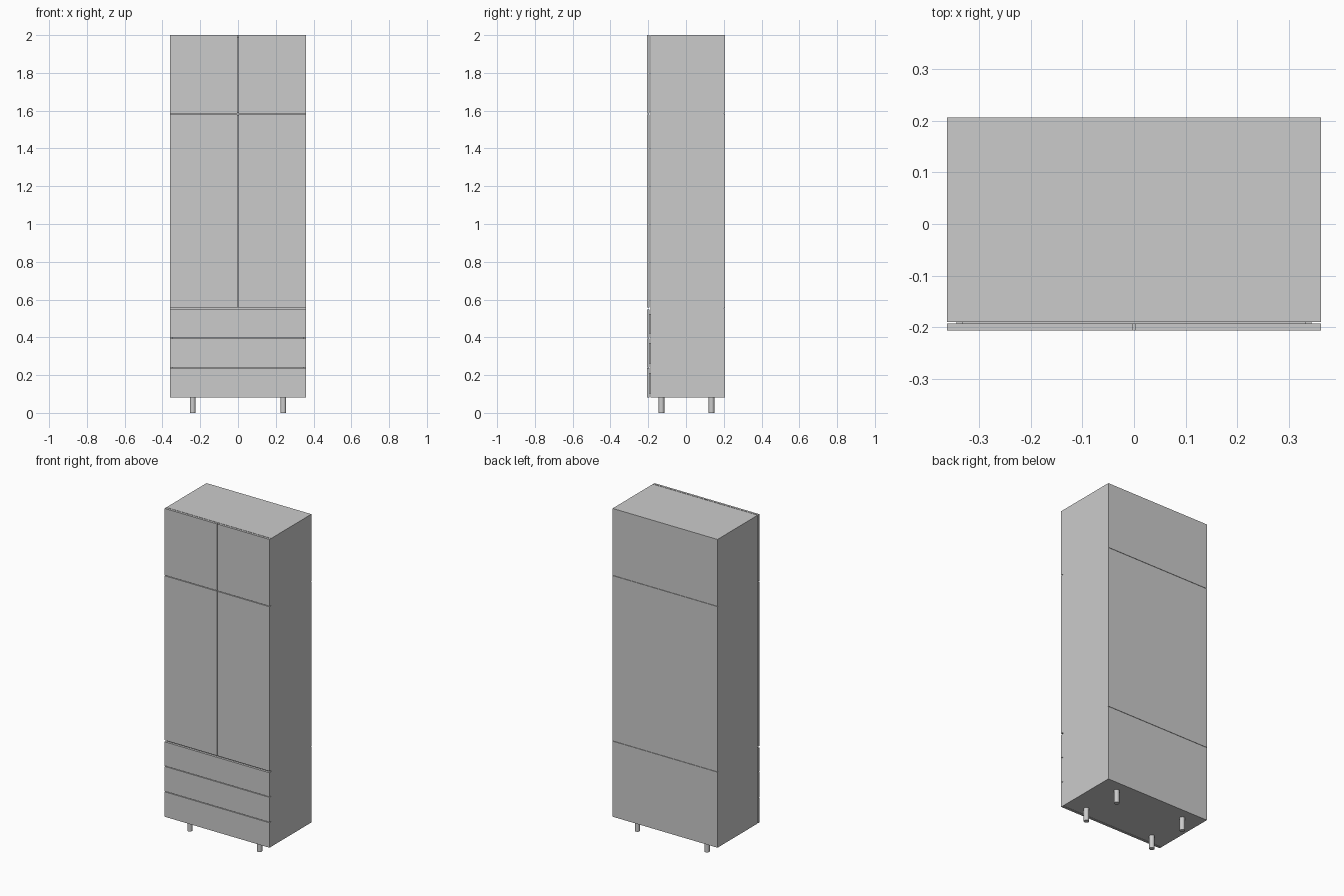
import bpy, bmesh

if "Cube" in bpy.data.objects:
    bpy.data.objects.remove(bpy.data.objects["Cube"])

W, D = 0.361, 0.206            # half width, half depth
Z0, Z1 = 0.082, 2.0            # carcass bottom and top
T = 0.016                      # board thickness
CF = -0.189                    # carcass front plane
DB = -0.192                    # back plane of doors and drawer fronts
LOW, HIGH = 0.553, 1.583       # compartment divisions
G = 0.002                      # half of the gap between fronts


def box(name, x, y, z):
    """Axis-aligned board from (min, max) ranges."""
    bm = bmesh.new()
    bmesh.ops.create_cube(bm, size=1)
    for v in bm.verts:
        v.co = [r[0] if c < 0 else r[1] for c, r in zip(v.co, (x, y, z))]
    me = bpy.data.meshes.new(name)
    bm.to_mesh(me)
    bm.free()
    ob = bpy.data.objects.new(name, me)
    bpy.context.collection.objects.link(ob)
    return ob


BACK = D - 0.004               # inner face of the back panels

# Carcass sides, top, bottom and dividing shelves
for name, a, b in (("left_side", -W, -W + T), ("right_side", W - T, W)):
    box(name, (a, b), (CF, BACK), (Z0, Z1))
inner = (-W + T, W - T)
box("top_panel", inner, (CF, BACK), (Z1 - T, Z1))
box("bottom_panel", inner, (CF, BACK), (Z0, Z0 + T))
for name, z in (("lower_divider", LOW), ("upper_divider", HIGH)):
    box(name, inner, (CF, BACK), (z - T / 2, z + T / 2))

# Back in three panels with hairline joints
for i, (a, b) in enumerate(((Z0, LOW - 0.001), (LOW + 0.001, HIGH - 0.001), (HIGH + 0.001, Z1))):
    box(f"back_panel_{i + 1}", (-W, W), (BACK, D), (a, b))

# Pairs of doors: tall lower pair and short upper pair
for level, a, b in (("main", 0.558, HIGH - G), ("top", HIGH + G, Z1)):
    for side, x in (("left", (-W, -G)), ("right", (G, W))):
        box(f"{level}_door_{side}", x, (-D, DB), (a, b))

# Drawers: front plus open box behind it
for i, (a, b) in enumerate(((Z0, 0.237), (0.241, 0.395), (0.399, 0.548))):
    n = f"drawer_{i + 1}"
    box(n + "_front", (-W, W), (-D, DB), (a, b))
    lo, hi, hx = a + 0.02, b - 0.025, W - T - 0.002
    box(n + "_base", (-hx, hx), (DB, 0.17), (lo, lo + 0.008))
    for s, x in (("left", (-hx, -hx + 0.012)), ("right", (hx - 0.012, hx))):
        box(f"{n}_{s}_wall", x, (DB, 0.17), (lo + 0.008, hi))
    box(n + "_back_wall", (-hx + 0.012, hx - 0.012), (0.158, 0.17), (lo + 0.008, hi))

# Four round legs
for fy, y in (("front", -0.13), ("back", 0.135)):
    for fx, x in (("left", -0.24), ("right", 0.24)):
        bpy.ops.mesh.primitive_cylinder_add(vertices=24, radius=0.015, depth=Z0,
                                            location=(x, y, Z0 / 2))
        bpy.context.object.name = f"{fy}_{fx}_leg"
        bpy.ops.object.shade_smooth_by_angle()
